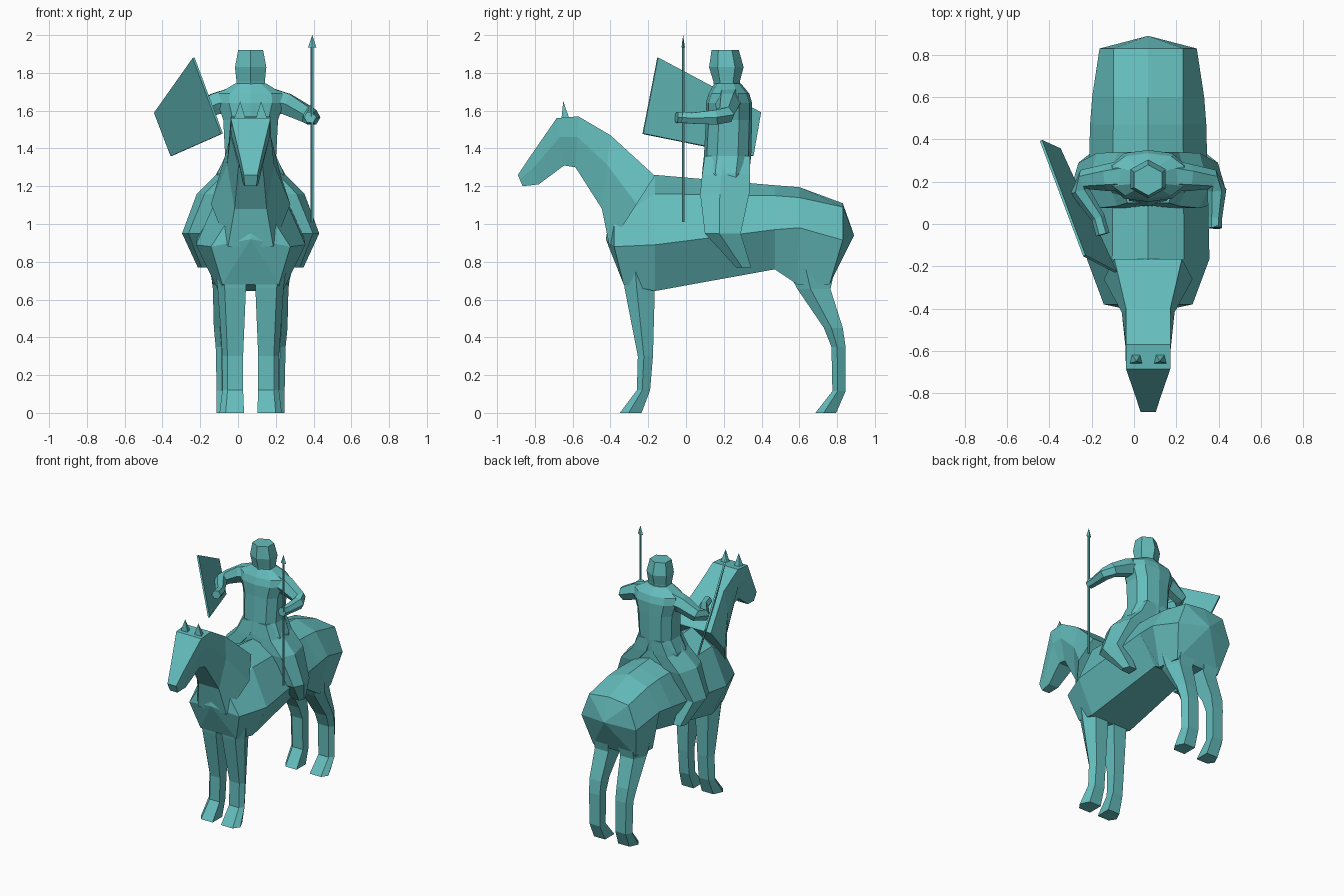
import bpy, bmesh, math
from mathutils import Vector

if "Cube" in bpy.data.objects:
    bpy.data.objects.remove(bpy.data.objects["Cube"])

CX = 0.067  # symmetry plane of horse and rider
teal = bpy.data.materials.new("teal")
teal.diffuse_color = (0.13, 0.51, 0.51, 1)
teal.use_nodes = True
teal.node_tree.nodes["Principled BSDF"].inputs["Base Color"].default_value = teal.diffuse_color


def make(name, bm, mirror=False, x=CX):
    bmesh.ops.recalc_face_normals(bm, faces=bm.faces)
    me = bpy.data.meshes.new(name)
    bm.to_mesh(me)
    bm.free()
    me.materials.append(teal)
    ob = bpy.data.objects.new(name, me)
    ob.location.x = x
    bpy.context.collection.objects.link(ob)
    if mirror:
        ob.modifiers.new("mirror", 'MIRROR').use_mirror_merge = False
    return ob


def loft(rings, tip0=None, tip1=None):
    """Skin a list of equal-length rings; ends get a flat cap or a tip point."""
    bm = bmesh.new()
    vs = [[bm.verts.new(p) for p in r] for r in rings]
    n = len(vs[0])
    for a, b in zip(vs, vs[1:]):
        for i in range(n):
            j = (i + 1) % n
            bm.faces.new((a[i], a[j], b[j], b[i]))
    for ring, tip in ((vs[0], tip0), (vs[-1], tip1)):
        if tip:
            t = bm.verts.new(tip)
            for i in range(n):
                bm.faces.new((ring[i], ring[(i + 1) % n], t))
        else:
            bm.faces.new(ring)
    return bm


def leg(name, secs):
    """Leg from level sections: z, inner x, outer x, front y, back y."""
    rings = []
    for z, xi, xo, yf, yb in secs:
        c = (xo - xi) * 0.25
        rings.append([(xi, yf, z), (xo - c, yf, z), (xo, yf * .6 + yb * .4, z),
                      (xo - c, yb, z), (xi, yb, z)])
    make(name, loft(rings), mirror=True)


def tube(path, n=6):
    """Faceted tube along (x, y, z, radius) points."""
    pts = [Vector(p[:3]) for p in path]
    rings = []
    for i, p in enumerate(pts):
        t = (pts[min(i + 1, len(pts) - 1)] - pts[max(i - 1, 0)]).normalized()
        u = t.cross(Vector((0, 0, 1)))
        u = u.normalized() if u.length > 0.01 else Vector((1, 0, 0))
        v = t.cross(u)
        rings.append([p + path[i][3] * (u * math.cos(k * math.tau / n) + v * math.sin(k * math.tau / n))
                      for k in range(n)])
    return loft(rings)


# horse barrel: y, top z, upper w, upper z, side w, side z, bottom w, bottom z, bottom y
barrel = [(-.38, 1.15, .12, 1.02, .21, .88, .15, .68, -.33),
          (-.165, 1.26, .17, 1.16, .29, .89, .17, .645, -.165),
          (.47, 1.205, .165, 1.15, .275, .97, .14, .76, .47),
          (.6, 1.195, .165, 1.14, .265, .98, .2, .68, .59),
          (.83, 1.11, .165, 1.09, .23, .915, .18, .68, .76)]
rings = []
for y, zt, wu, zu, ws, zs, wb, zb, yb in barrel:
    rings.append([(0, y, zt), (wu, y, zu), (ws, y, zs), (wb, yb, zb),
                  (-wb, yb, zb), (-ws, y, zs), (-wu, y, zu)])
make("horse_body", loft(rings, (0, -.425, .92), (0, .89, .94)))

# neck and head: top (y, z), bottom (y, z), widths at top, middle, bottom
neck = [((-.165, 1.255), (-.405, .88), .16, .21, .12),
        ((-.4, 1.47), (-.445, 1.08), .105, .125, .085),
        ((-.57, 1.57), (-.585, 1.3), .105, .108, .065),
        ((-.685, 1.56), (-.645, 1.31), .105, .1, .06),
        ((-.83, 1.35), (-.78, 1.21), .055, .055, .04),
        ((-.89, 1.26), (-.865, 1.2), .036, .036, .03)]
rings = []
for (yt, zt), (yb, zb), wt, wm, wb in neck:
    ym, zm = yt * .6 + yb * .4, zt * .6 + zb * .4
    rings.append([(wt, yt, zt), (wm, ym, zm), (wb, yb, zb),
                  (-wb, yb, zb), (-wm, ym, zm), (-wt, yt, zt)])
make("horse_neck_and_head", loft(rings))

# ears
make("horse_ears", loft([[(.025, -.66, 1.55), (.09, -.66, 1.55), (.08, -.615, 1.55), (.035, -.615, 1.55)]],
                        None, (.055, -.65, 1.65)), mirror=True)

# horse legs
leg("horse_front_legs", [(.78, .02, .19, -.34, -.165), (.66, .025, .175, -.325, -.165),
                         (.3, .04, .15, -.255, -.175), (.12, .04, .15, -.26, -.19),
                         (0, .035, .165, -.35, -.235)])
leg("horse_hind_legs", [(.82, .03, .22, .5, .8), (.655, .05, .2, .59, .765),
                        (.45, .065, .195, .73, .83), (.35, .065, .185, .77, .845),
                        (.115, .065, .18, .775, .845), (0, .055, .18, .685, .795)])

# rider torso: z, half width, front y, back y
rings = []
for z, w, yf, yb in [(1.15, .19, .08, .335), (1.27, .175, .085, .335), (1.36, .135, .095, .345),
                     (1.55, .145, .105, .35), (1.64, .175, .105, .35), (1.69, .17, .12, .335),
                     (1.745, .08, .15, .29)]:
    d = (yb - yf) * .28
    rings.append([(0, yf, z), (w * .65, yf + .015, z), (w, yf + d, z), (w, yb - d, z), (w * .65, yb - .015, z),
                  (0, yb, z), (-w * .65, yb - .015, z), (-w, yb - d, z), (-w, yf + d, z), (-w * .65, yf + .015, z)])
make("rider_torso", loft(rings))

# rider head
rings = []
for z, w, yf, yb in [(1.72, .075, .15, .285), (1.755, .075, .145, .285), (1.83, .083, .122, .305),
                     (1.92, .066, .135, .28)]:
    m, h = (yf + yb) / 2, (yb - yf) / 4
    rings.append([(0, yf, z), (w, m - h, z), (w, m + h, z), (0, yb, z), (-w, m + h, z), (-w, m - h, z)])
make("rider_head", loft(rings))

# rider legs
leg("rider_legs", [(1.36, 0, .13, .1, .34), (1.26, .03, .185, .085, .34), (1.16, .12, .285, .075, .335),
                   (.95, .23, .363, .1, .29), (.77, .2, .28, .265, .345)])

# rider arms: one grips the spear, the other reaches inside the shield
for side, hand, name in ((1, (.315, -.02), "spear_arm"), (-1, (.215, -.05), "shield_arm")):
    path = [(.1, .23, 1.655, .075), (.19, .22, 1.635, .065), (.3, .21, 1.58, .05),
            (.325, .16, 1.565, .045), (hand[0] * .8 + .065, .03, 1.56, .033), (*hand, 1.565, .033)]
    make(name, tube([(side * x, y, z, r) for x, y, z, r in path]))

# spear shaft and flat spear head
make("spear_shaft", tube([(.393, -.015, 1.01, .008), (.393, -.015, 1.94, .008)]), x=0)
make("spear_head", loft([[(.393 + .022 * a, -.015 + .009 * b, 1.935)
                          for a, b in ((1, 0), (0, 1), (-1, 0), (0, -1))]],
                        None, (.393, -.015, 2.0)), x=0)

# shield: thin tilted plate
quad = [Vector(p) for p in ((-.235, -.15, 1.88), (-.44, .395, 1.59), (-.352, .355, 1.36), (-.085, -.228, 1.478))]
nrm = (quad[1] - quad[0]).cross(quad[3] - quad[0]).normalized() * .006
make("shield", loft([[p - nrm for p in quad], [p + nrm for p in quad]]), x=0)
